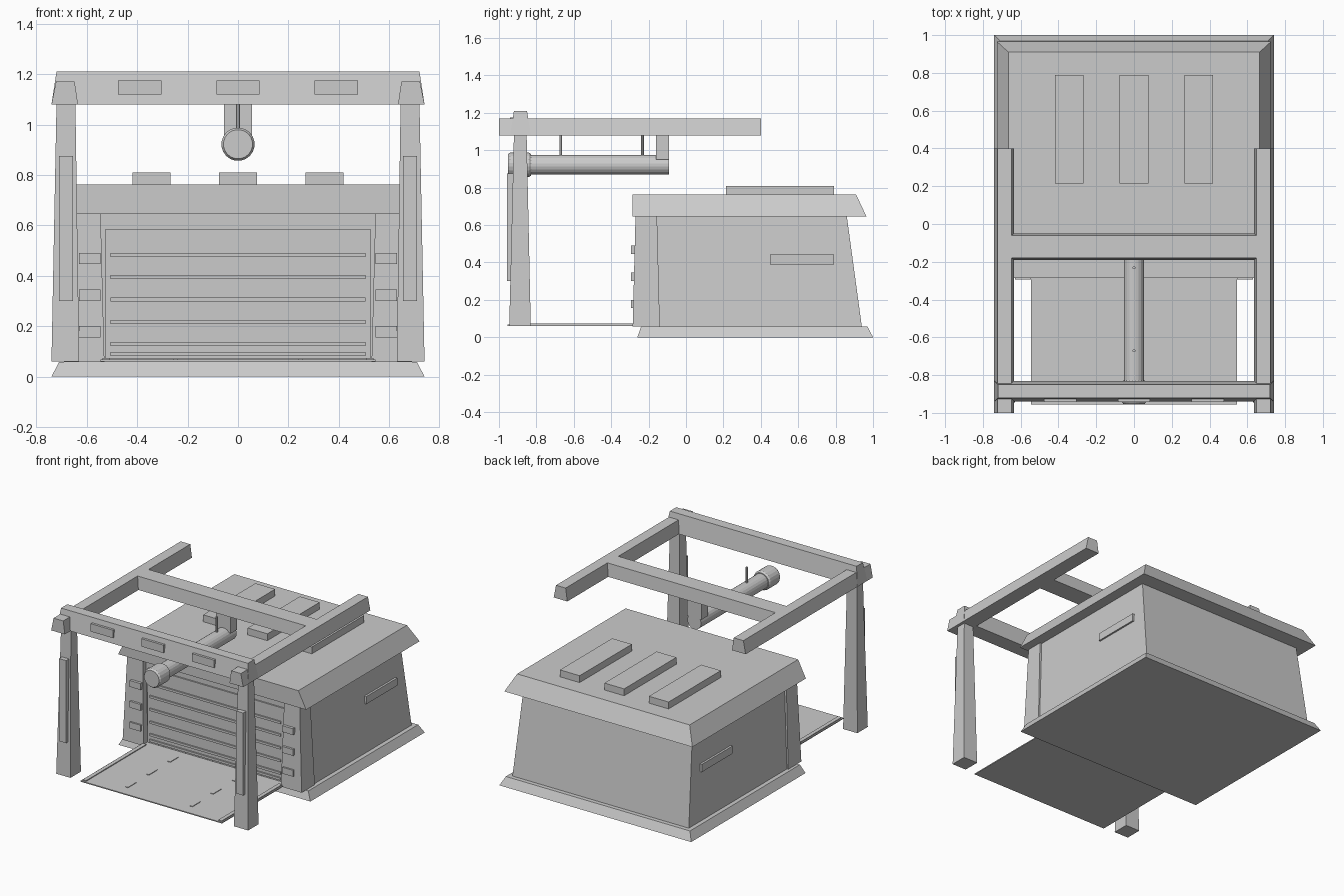
import bpy, math
from mathutils import Matrix

if "Cube" in bpy.data.objects:
    bpy.data.objects.remove(bpy.data.objects["Cube"])


def mesh(name, verts, faces):
    me = bpy.data.meshes.new(name)
    me.from_pydata(verts, [], faces)
    me.update()
    ob = bpy.data.objects.new(name, me)
    bpy.context.collection.objects.link(ob)
    return ob


def frustum(name, z0, z1, bottom, top=None):
    """Block between two rectangles given as (x0, x1, y0, y1)."""
    verts = []
    for z, (x0, x1, y0, y1) in ((z0, bottom), (z1, top or bottom)):
        verts += [(x0, y0, z), (x1, y0, z), (x1, y1, z), (x0, y1, z)]
    faces = [(3, 2, 1, 0), (4, 5, 6, 7)]
    faces += [(i, (i + 1) % 4, 4 + (i + 1) % 4, 4 + i) for i in range(4)]
    return mesh(name, verts, faces)


def pair(name, z0, z1, bottom, top=None):
    """Right-hand block plus its mirror image on the left."""
    frustum(name + "_right", z0, z1, bottom, top)
    flip = lambda r: (-r[1], -r[0], r[2], r[3])
    frustum(name + "_left", z0, z1, flip(bottom), flip(top or bottom))


def lathe_y(name, profile, z, sides=20):
    """Closed solid turned around a y axis; profile is (radius, y) pairs."""
    verts, faces = [], []
    for r, y in profile:
        for i in range(sides):
            a = 2 * math.pi * (i + 0.5) / sides
            verts.append((r * math.cos(a), y, z + r * math.sin(a)))
    for k in range(len(profile) - 1):
        for i in range(sides):
            j = (i + 1) % sides
            faces.append((k * sides + j, k * sides + i,
                          (k + 1) * sides + i, (k + 1) * sides + j))
    last = (len(profile) - 1) * sides
    faces.append(tuple(range(sides)))
    faces.append(tuple(last + i for i in reversed(range(sides))))
    return mesh(name, verts, faces)


# Shelter: base plinth, walls, overhanging roof
frustum("base", 0, 0.058, (-0.74, 0.74, -0.26, 1.0), (-0.71, 0.71, -0.24, 0.97))
frustum("walls", 0.058, 0.645, (-0.68, 0.68, -0.235, 0.94), (-0.65, 0.65, -0.235, 0.86))
frustum("roof", 0.645, 0.762, (-0.725, 0.725, -0.285, 0.965), (-0.665, 0.665, -0.285, 0.91))
for i, x in enumerate((-0.343, 0, 0.343)):
    frustum(f"roof_vent_{i}", 0.755, 0.81, (x - 0.076, x + 0.076, 0.215, 0.79))

# Front corner pillars with lamps, and side lamps
pair("pillar", 0.058, 0.645, (0.53, 0.69, -0.285, -0.14), (0.545, 0.665, -0.27, -0.155))
for i, z in enumerate((0.178, 0.323, 0.468)):
    pair(f"pillar_lamp_{i}", z - 0.022, z + 0.022, (0.546, 0.63, -0.293, -0.26))
pair("side_lamp", 0.39, 0.443, (0.64, 0.675, 0.45, 0.79))

# Shutter door with horizontal slats
frustum("door", 0.07, 0.585, (-0.525, 0.525, -0.245, -0.22))
for i, z in enumerate((0.09, 0.13, 0.217, 0.306, 0.395, 0.483)):
    frustum(f"door_slat_{i}", z - 0.008, z + 0.008, (-0.505, 0.505, -0.255, -0.23))

# Flat ramp with edge strips and lane marks
frustum("ramp", 0.06, 0.067, (-0.545, 0.545, -0.955, -0.24))
pair("ramp_edge", 0.066, 0.073, (0.51, 0.537, -0.945, -0.28))
for i, y in enumerate((-0.825, -0.595, -0.36)):
    pair(f"ramp_mark_{i}", 0.066, 0.071, (0.238, 0.258, y - 0.046, y + 0.046))

# Gantry: legs, leg panels, side rails, cross beams
pair("leg", 0.06, 1.08, (0.63, 0.74, -0.945, -0.83), (0.645, 0.72, -0.92, -0.852))
pair("leg_panel", 0.3, 0.875, (0.655, 0.71, -0.957, -0.90))
pair("side_rail", 1.08, 1.17, (0.635, 0.74, -1.0, 0.4), (0.648, 0.722, -1.0, 0.4))
frustum("front_beam", 1.08, 1.21, (-0.74, 0.74, -0.94, -0.83), (-0.72, 0.72, -0.92, -0.85))
frustum("rear_beam", 1.08, 1.17, (-0.64, 0.64, -0.19, -0.05), (-0.65, 0.65, -0.18, -0.06))
for i, x in enumerate((-0.39, 0, 0.39)):
    frustum(f"beam_lamp_{i}", 1.12, 1.175, (x - 0.086, x + 0.086, -0.942, -0.9))

# Hanging tube with wider head, hanger block and rods
lathe_y("tube", [(0.053, -0.85), (0.053, -0.09)], 0.922)
lathe_y("tube_head", [(0.058, -0.952), (0.066, -0.94), (0.066, -0.84), (0.058, -0.828)], 0.922)
frustum("hanger_block", 0.95, 1.085, (-0.056, 0.056, -0.16, -0.09))
for i, y in enumerate((-0.67, -0.232)):
    rod = lathe_y(f"hanger_rod_{i}", [(0.008, -0.055), (0.008, 0.055)], 0, 8)
    rod.data.transform(Matrix.Translation((0, y, 1.025)) @ Matrix.Rotation(math.pi / 2, 4, 'X'))
